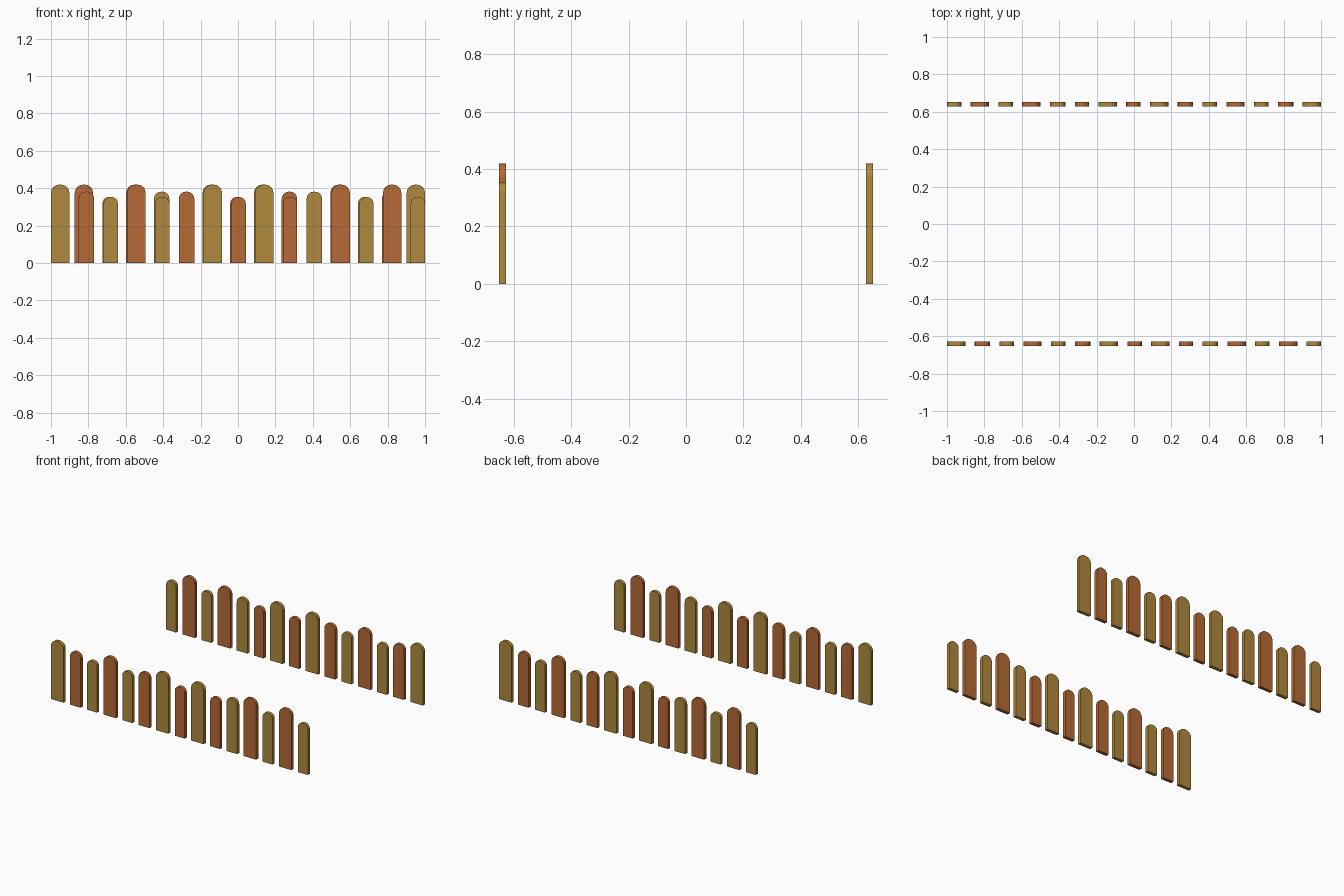
import bpy, bmesh, math

if "Cube" in bpy.data.objects:
    bpy.data.objects.remove(bpy.data.objects["Cube"])


def make_material(name, rgb):
    m = bpy.data.materials.new(name)
    m.diffuse_color = (*rgb, 1)
    m.use_nodes = True
    m.node_tree.nodes["Principled BSDF"].inputs["Base Color"].default_value = m.diffuse_color
    return m


gold = make_material("golden wood", (0.44, 0.25, 0.048))
rust = make_material("orange wood", (0.47, 0.146, 0.036))

# picket sizes: (width, height)
SIZES = {"T": (0.098, 0.419), "M": (0.083, 0.381), "S": (0.077, 0.353)}
ROW = "TMSTSMTSTSMTSTS"
THICK = 0.024
ROW_Y = 0.64
SEGS = 4


def picket(name, x, y, w, h, mat):
    # flat board with a rounded top
    r = w * 0.45
    pts = [(-w / 2, 0), (w / 2, 0)]
    for cx, start in ((w / 2 - r, 0), (-w / 2 + r, 90)):
        for i in range(SEGS + 1):
            a = math.radians(start + 90 * i / SEGS)
            pts.append((cx + r * math.cos(a), h - r + r * math.sin(a)))
    bm = bmesh.new()
    face = bm.faces.new([bm.verts.new((px, -THICK / 2, pz)) for px, pz in pts])
    ext = bmesh.ops.extrude_face_region(bm, geom=[face], use_keep_orig=True)
    moved = [v for v in ext["geom"] if isinstance(v, bmesh.types.BMVert)]
    bmesh.ops.translate(bm, verts=moved, vec=(0, THICK, 0))
    bmesh.ops.recalc_face_normals(bm, faces=bm.faces)
    me = bpy.data.meshes.new(name)
    bm.to_mesh(me)
    bm.free()
    me.materials.append(mat)
    ob = bpy.data.objects.new(name, me)
    ob.location = (x, y, 0)
    bpy.context.collection.objects.link(ob)


# evenly gapped rows; the back row is the front row turned around
gap = (2 - sum(SIZES[k][0] for k in ROW)) / (len(ROW) - 1)
for label, side in (("front", 1), ("back", -1)):
    x = -1
    for i, k in enumerate(ROW):
        w, h = SIZES[k]
        picket(f"{label}_picket_{i + 1}", side * (x + w / 2), -side * ROW_Y,
               w, h, rust if i % 2 else gold)
        x += w + gap
